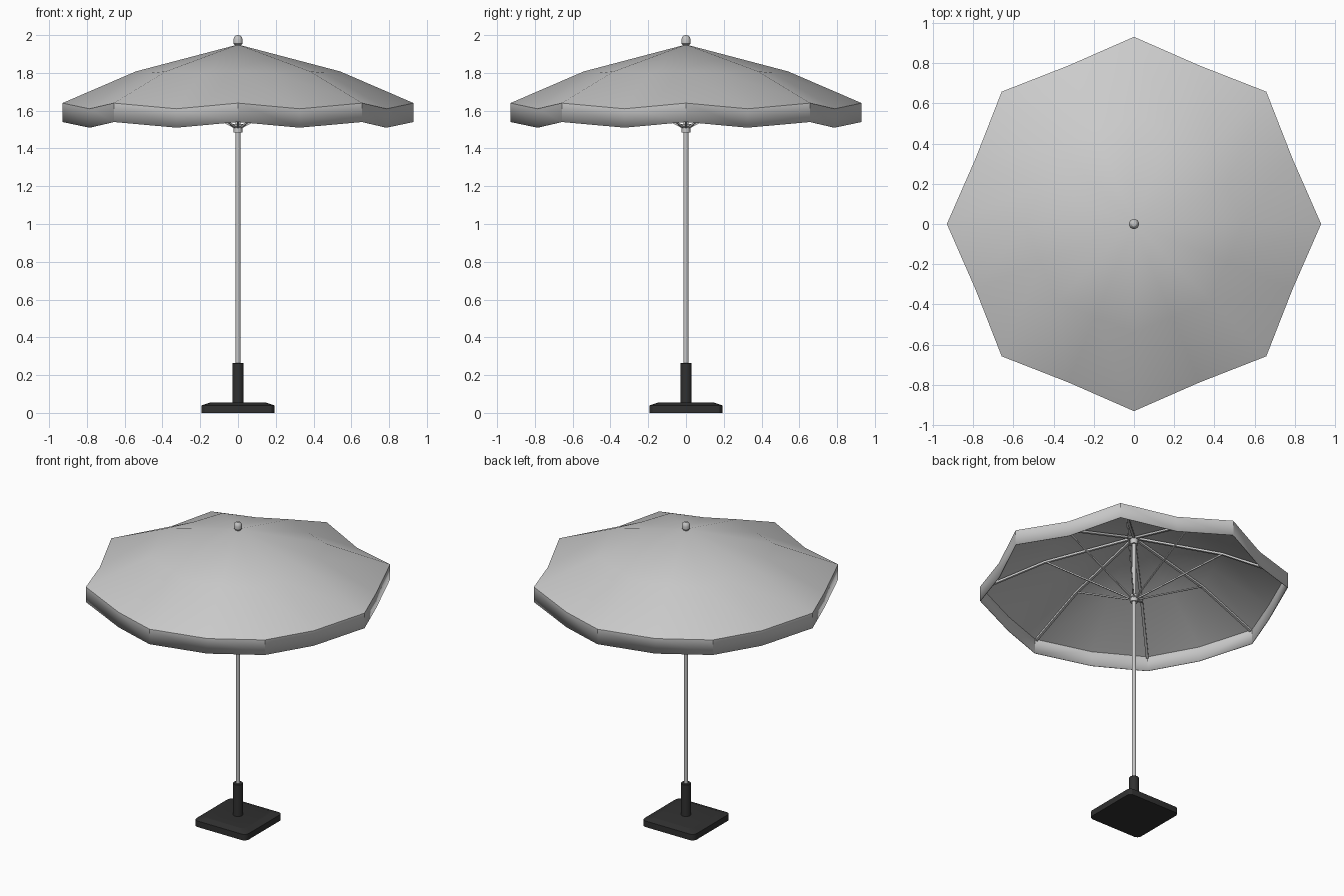
import bpy, bmesh, math
from mathutils import Vector

if "Cube" in bpy.data.objects:
    bpy.data.objects.remove(bpy.data.objects["Cube"])


def material(name, rgb):
    m = bpy.data.materials.new(name)
    m.diffuse_color = (*rgb, 1)
    m.use_nodes = True
    m.node_tree.nodes["Principled BSDF"].inputs["Base Color"].default_value = m.diffuse_color
    return m


FABRIC = material("light grey fabric", (0.60, 0.60, 0.60))
METAL = material("grey metal", (0.56, 0.56, 0.56))
DARK = material("charcoal", (0.03, 0.03, 0.03))


def finish(bm, name, mat, angle=30):
    """Turn a bmesh into a named, coloured, smooth-by-angle object."""
    bmesh.ops.recalc_face_normals(bm, faces=bm.faces)
    me = bpy.data.meshes.new(name)
    bm.to_mesh(me)
    bm.free()
    me.materials.append(mat)
    ob = bpy.data.objects.new(name, me)
    bpy.context.collection.objects.link(ob)
    bpy.ops.object.select_all(action='DESELECT')
    ob.select_set(True)
    bpy.context.view_layer.objects.active = ob
    bpy.ops.object.shade_smooth_by_angle(angle=math.radians(angle))
    return ob


def lathe(name, profile, mat, steps=24):
    """Spin (radius, height) points about the z axis."""
    bm = bmesh.new()
    vs = [bm.verts.new((r, 0, z)) for r, z in profile]
    es = [bm.edges.new(p) for p in zip(vs, vs[1:])]
    bmesh.ops.spin(bm, geom=vs + es, axis=(0, 0, 1), cent=(0, 0, 0),
                   angle=math.tau, steps=steps)
    bmesh.ops.remove_doubles(bm, verts=bm.verts, dist=1e-5)
    return finish(bm, name, mat)


def bars(name, path, width, depth, mat, count=8):
    """Rectangular bar along (radius, height) points, repeated radially."""
    bm = bmesh.new()
    for k in range(count):
        a = math.tau * k / count
        out = Vector((math.cos(a), math.sin(a), 0))
        side = Vector((-out.y, out.x, 0)) * width / 2
        down = Vector((0, 0, -depth))
        rings = []
        for r, z in path:
            p = out * r + Vector((0, 0, z))
            rings.append([bm.verts.new(q) for q in
                          (p - side, p + side, p + side + down, p - side + down)])
        for u, v in zip(rings, rings[1:]):
            for i in range(4):
                j = (i + 1) % 4
                bm.faces.new((u[i], u[j], v[j], v[i]))
        bm.faces.new(rings[0][::-1])
        bm.faces.new(rings[-1])
    return finish(bm, name, mat)


# Canopy: eight ridges alternating with sagging valleys, plus hanging valance
RIDGE = [(0.54, 1.808), (0.93, 1.64), (0.93, 1.54)]
VALLEY = [(0.50, 1.80), (0.852, 1.61), (0.852, 1.51)]
bm = bmesh.new()
apex = bm.verts.new((0, 0, 1.95))
columns = []
for k in range(16):
    a = math.tau * k / 16
    columns.append([bm.verts.new((r * math.cos(a), r * math.sin(a), z))
                    for r, z in (VALLEY if k % 2 else RIDGE)])
for k in range(16):
    u, v = columns[k], columns[(k + 1) % 16]
    bm.faces.new((apex, u[0], v[0]))
    for i in range(2):
        bm.faces.new((u[i], u[i + 1], v[i + 1], v[i]))
canopy = finish(bm, "canopy", FABRIC)
cloth = canopy.modifiers.new("cloth thickness", 'SOLIDIFY')
cloth.thickness = 0.004
cloth.offset = -1

# Frame under the canopy
bars("ribs", [(0.01, 1.936), (0.54, 1.797), (0.915, 1.635)], 0.016, 0.014, METAL)
bars("struts", [(0.018, 1.515), (0.53, 1.795)], 0.008, 0.010, METAL)

# Pole, sliding runner, top hub and finial
lathe("pole", [(0, 0.05), (0.0135, 0.05), (0.0135, 1.94), (0, 1.94)], METAL)
lathe("runner", [(0.013, 1.485), (0.023, 1.485), (0.023, 1.512), (0.028, 1.515),
                 (0.028, 1.53), (0.013, 1.53)], METAL)
lathe("top_hub", [(0.013, 1.885), (0.024, 1.885), (0.024, 1.925), (0.013, 1.925)], METAL)
lathe("finial", [(0, 1.935), (0.016, 1.94), (0.017, 1.948), (0.024, 1.955),
                 (0.025, 1.975), (0.021, 1.988), (0.012, 1.997), (0, 2.0)], METAL)

# Base: rounded square slab with a bevelled top edge
bm = bmesh.new()
rings = []
for half, z in ((0.192, 0), (0.192, 0.04), (0.15, 0.054)):
    ring = []
    rad = 0.03
    for c in range(4):
        mid = math.pi / 4 + c * math.pi / 2
        cx = math.copysign(half - rad, math.cos(mid))
        cy = math.copysign(half - rad, math.sin(mid))
        for s in range(5):
            a = c * math.pi / 2 + s * math.pi / 8
            ring.append(bm.verts.new((cx + rad * math.cos(a), cy + rad * math.sin(a), z)))
    rings.append(ring)
for u, v in zip(rings, rings[1:]):
    for i in range(len(u)):
        j = (i + 1) % len(u)
        bm.faces.new((u[i], u[j], v[j], v[i]))
bm.faces.new(rings[0][::-1])
bm.faces.new(rings[-1])
finish(bm, "base", DARK, 15)

# Sleeve that holds the pole
lathe("base_sleeve", [(0, 0.045), (0.03, 0.045), (0.03, 0.262), (0.027, 0.265),
                      (0, 0.265)], DARK)
